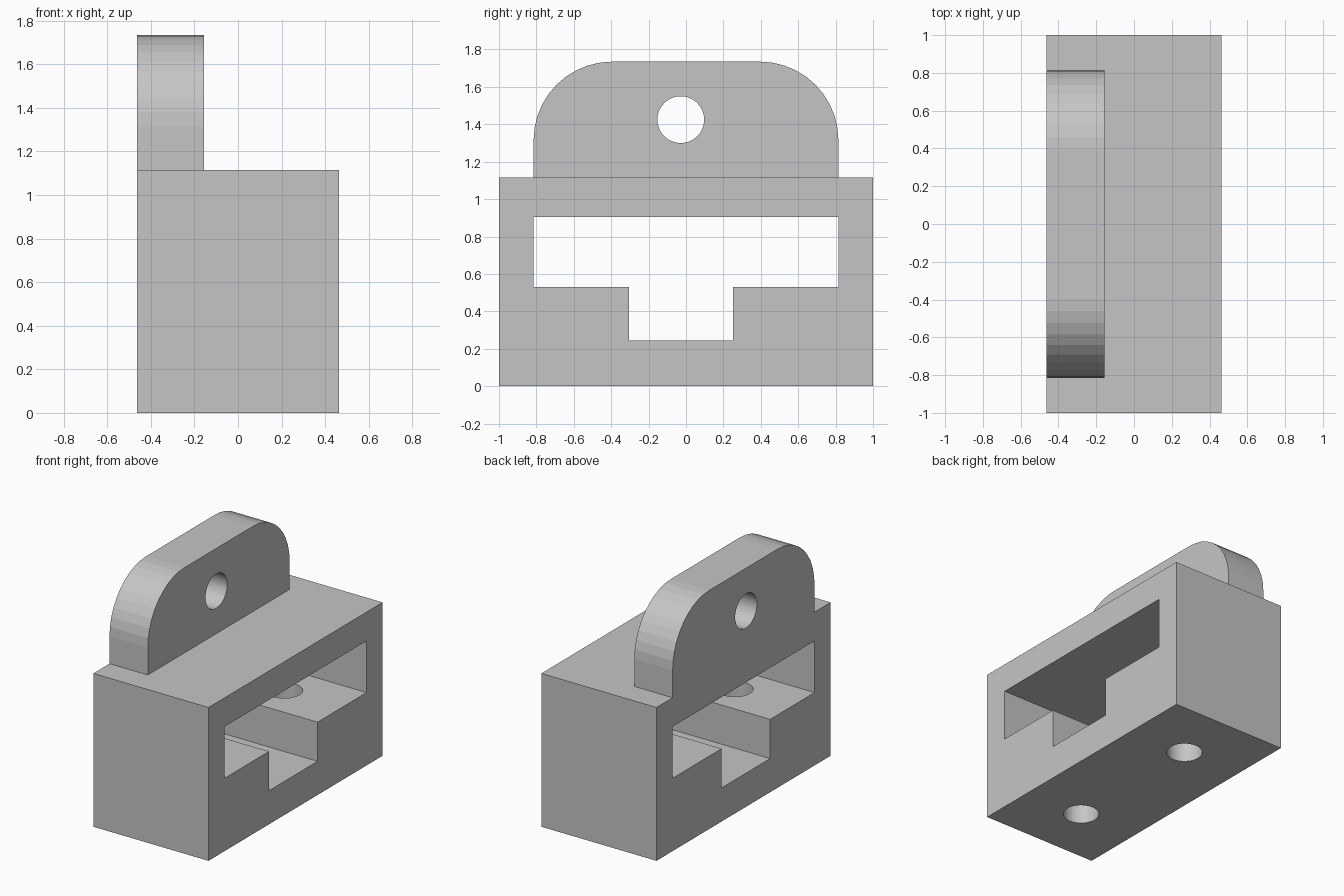
import bpy, bmesh, math
from mathutils import Matrix

if "Cube" in bpy.data.objects:
    bpy.data.objects.remove(bpy.data.objects["Cube"])

grey = bpy.data.materials.new("plain grey")
grey.diffuse_color = (0.56, 0.56, 0.56, 1)
grey.use_nodes = True
grey.node_tree.nodes["Principled BSDF"].inputs["Base Color"].default_value = grey.diffuse_color

HALF_X = 0.463
BLOCK_TOP = 1.115


def finish(name, bm):
    """Turn a bmesh into a grey object."""
    bmesh.ops.recalc_face_normals(bm, faces=bm.faces)
    mesh = bpy.data.meshes.new(name)
    bm.to_mesh(mesh)
    bm.free()
    mesh.materials.append(grey)
    obj = bpy.data.objects.new(name, mesh)
    bpy.context.collection.objects.link(obj)
    return obj


def prism(name, profile, x0, x1):
    """Extrude a (y, z) profile from x0 to x1."""
    bm = bmesh.new()
    face = bm.faces.new([bm.verts.new((x0, y, z)) for y, z in profile])
    ext = bmesh.ops.extrude_face_region(bm, geom=[face])["geom"]
    verts = [v for v in ext if isinstance(v, bmesh.types.BMVert)]
    bmesh.ops.translate(bm, verts=verts, vec=(x1 - x0, 0, 0))
    return finish(name, bm)


def cylinder(name, centre, radius, depth, axis):
    """Round cutter along the x or z axis."""
    bm = bmesh.new()
    turn = Matrix.Rotation(math.pi / 2, 4, 'Y') if axis == 'X' else Matrix()
    bmesh.ops.create_cone(bm, cap_ends=True, segments=40, radius1=radius,
                          radius2=radius, depth=depth,
                          matrix=Matrix.Translation(centre) @ turn)
    return finish(name, bm)


def cut(target, cutter):
    """Subtract the cutter, then remove it."""
    cutter.hide_render = True
    mod = target.modifiers.new("cut", 'BOOLEAN')
    mod.operation = 'DIFFERENCE'
    mod.solver = 'EXACT'
    mod.object = cutter
    bpy.context.view_layer.objects.active = target
    bpy.ops.object.modifier_apply(modifier=mod.name)
    bpy.data.objects.remove(cutter)


# Block with a stepped slot right through it
block = prism("block", [(-1, 0), (1, 0), (1, BLOCK_TOP), (-1, BLOCK_TOP)],
              -HALF_X, HALF_X)
slot = [(-0.815, 0.53), (-0.305, 0.53), (-0.305, 0.245), (0.252, 0.245),
        (0.252, 0.53), (0.815, 0.53), (0.815, 0.905), (-0.815, 0.905)]
cut(block, prism("slot_cutter", slot, -0.6, 0.6))

# Bolt holes through the two ledges
for y in (-0.56, 0.533):
    cut(block, cylinder("bolt_cutter", (0, y, 0.25), 0.121, 0.7, 'Z'))

# Upright tab with rounded top corners, flush with the block's side
W, TOP, R, STEPS = 0.815, 1.735, 0.42, 10
arc = [(W - R + R * math.cos(a), TOP - R + R * math.sin(a))
       for a in (i * math.pi / 2 / STEPS for i in range(STEPS + 1))]
half = [(W, BLOCK_TOP)] + arc
tab = prism("tab", half + [(-y, z) for y, z in reversed(half)],
            -HALF_X, -0.155)
cut(tab, cylinder("tab_hole_cutter", (-0.31, -0.028, 1.425), 0.125, 0.8, 'X'))
